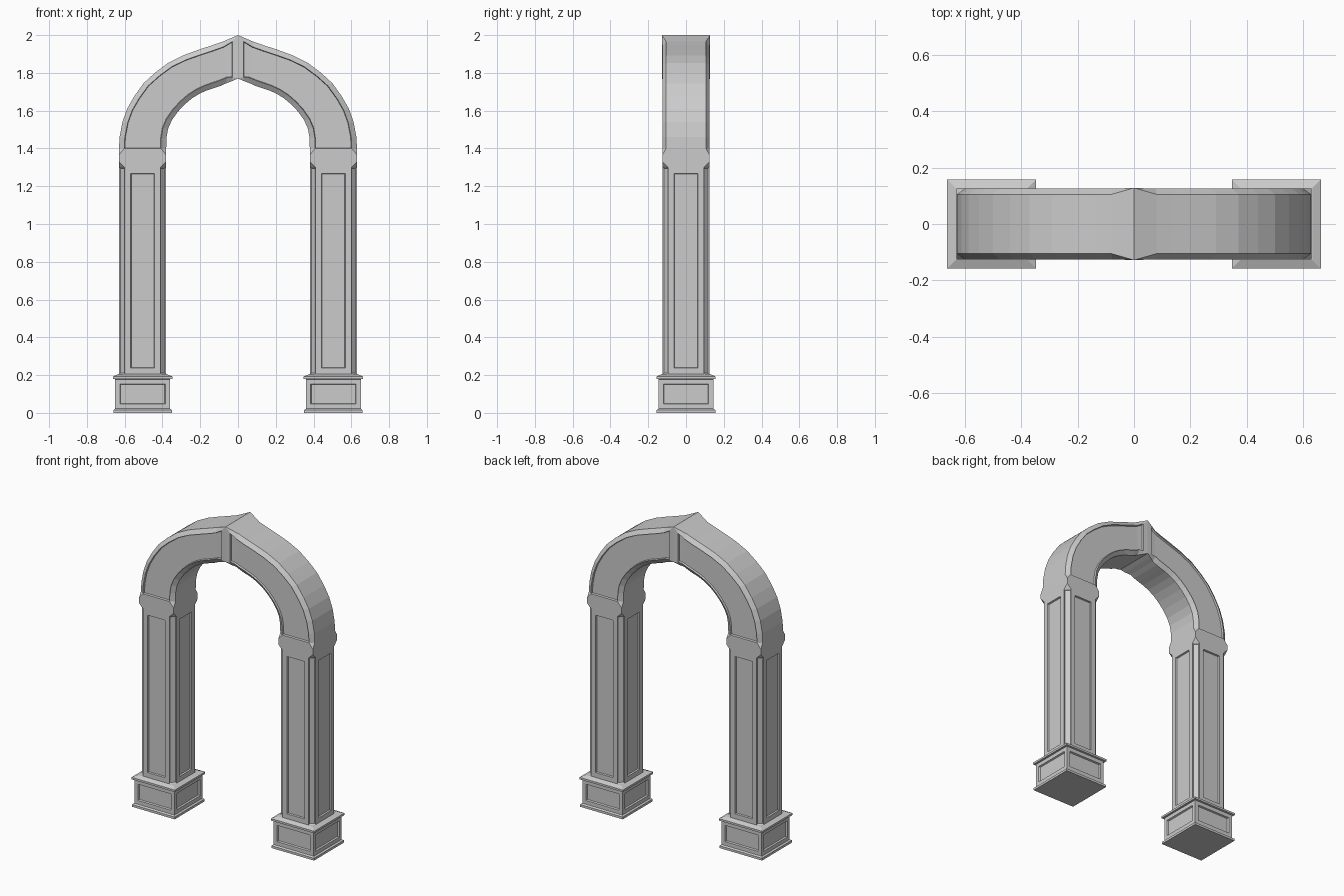
import bpy, bmesh
from mathutils import Vector

if "Cube" in bpy.data.objects:
    bpy.data.objects.remove(bpy.data.objects["Cube"])

CX = 0.505   # centre of each leg


def loft(bm, rings):
    """Skin closed rings together; returns the rows of side faces."""
    vs = [[bm.verts.new(p) for p in r] for r in rings]
    n = len(rings[0])
    rows = [[bm.faces.new((a[j], a[(j + 1) % n], b[(j + 1) % n], b[j]))
             for j in range(n)] for a, b in zip(vs, vs[1:])]
    return vs, rows


def finish(bm, name):
    bmesh.ops.remove_doubles(bm, verts=bm.verts, dist=1e-5)
    me = bpy.data.meshes.new(name)
    bm.to_mesh(me)
    bm.free()
    ob = bpy.data.objects.new(name, me)
    bpy.context.collection.objects.link(ob)
    mod = ob.modifiers.new("Mirror", 'MIRROR')
    mod.use_clip = True
    return ob


def recess(bm, faces, thickness, depth):
    bmesh.ops.inset_individual(bm, faces=faces, thickness=thickness,
                               depth=-depth, use_even_offset=True)


def section(ox, oz, ix, iz, d, c, cy):
    """Chamfered rectangle spanning outer to inner edge, half depth d."""
    o, i = Vector((ox, 0, oz)), Vector((ix, 0, iz))
    u = (o - i).normalized() * c
    y = Vector((0, 1, 0))
    return [o - y * (d - cy), o + y * (d - cy), o - u + y * d, i + u + y * d,
            i + y * (d - cy), i - y * (d - cy), i + u - y * d, o - u - y * d]


# plinth: square moulding profile (half width, height) with panelled sides
bm = bmesh.new()
profile = [(.155, 0), (.155, .015), (.145, .022), (.145, .178),
           (.157, .18), (.157, .193), (.128, .205)]
vs, rows = loft(bm, [[(CX + sx * h, sy * h, z) for sx, sy in
                      ((1, -1), (1, 1), (-1, 1), (-1, -1))] for h, z in profile])
bm.faces.new(vs[0])
bm.faces.new(vs[-1])
bmesh.ops.recalc_face_normals(bm, faces=bm.faces)
recess(bm, rows[2], .025, 0)
recess(bm, rows[2], .004, .01)
finish(bm, "plinth")

# pillar and arch: one swept section, chamfers stopping at the square capital
rings = [section(CX + .125, z, CX - .125, z, .125, c, c) for z, c in
         ((.19, 0), (.205, .03), (1.30, .03), (1.33, 0), (1.365, 0))]
arch = [(.63, 1.40, .38, 1.40), (.627, 1.46, .379, 1.455),
        (.612, 1.54, .37, 1.505), (.587, 1.61, .35, 1.55),
        (.55, 1.675, .318, 1.595), (.50, 1.745, .28, 1.635),
        (.44, 1.80, .24, 1.668), (.37, 1.853, .20, 1.692),
        (.29, 1.893, .16, 1.709), (.21, 1.922, .125, 1.72),
        (.14, 1.945, .09, 1.732), (.08, 1.966, .06, 1.746),
        (.03, 1.987, .03, 1.757), (0, 2.0, 0, 1.77)]
for p in arch:
    fade = min(1, p[0] / .08)        # chamfer dies out at the crown
    rings.append(section(*p, .125 + .003 * (1 - fade), .028 * fade ** .3, .02 * fade))

bm = bmesh.new()
vs, rows = loft(bm, rings)
bm.faces.new(vs[0])
bmesh.ops.recalc_face_normals(bm, faces=bm.faces)

# pillar panels and corner grooves
flats, corners = rows[1][0::2], rows[1][1::2]
recess(bm, flats, .032, 0)
recess(bm, flats, .003, .01)
recess(bm, corners, .005, .008)

# sunk panels along the front and back of the arch
for j in (2, 6):
    bmesh.ops.inset_region(bm, faces=[r[j] for r in rows[5:17]], thickness=.003,
                           depth=-.012, use_even_offset=True)
finish(bm, "pillar_and_arch")
